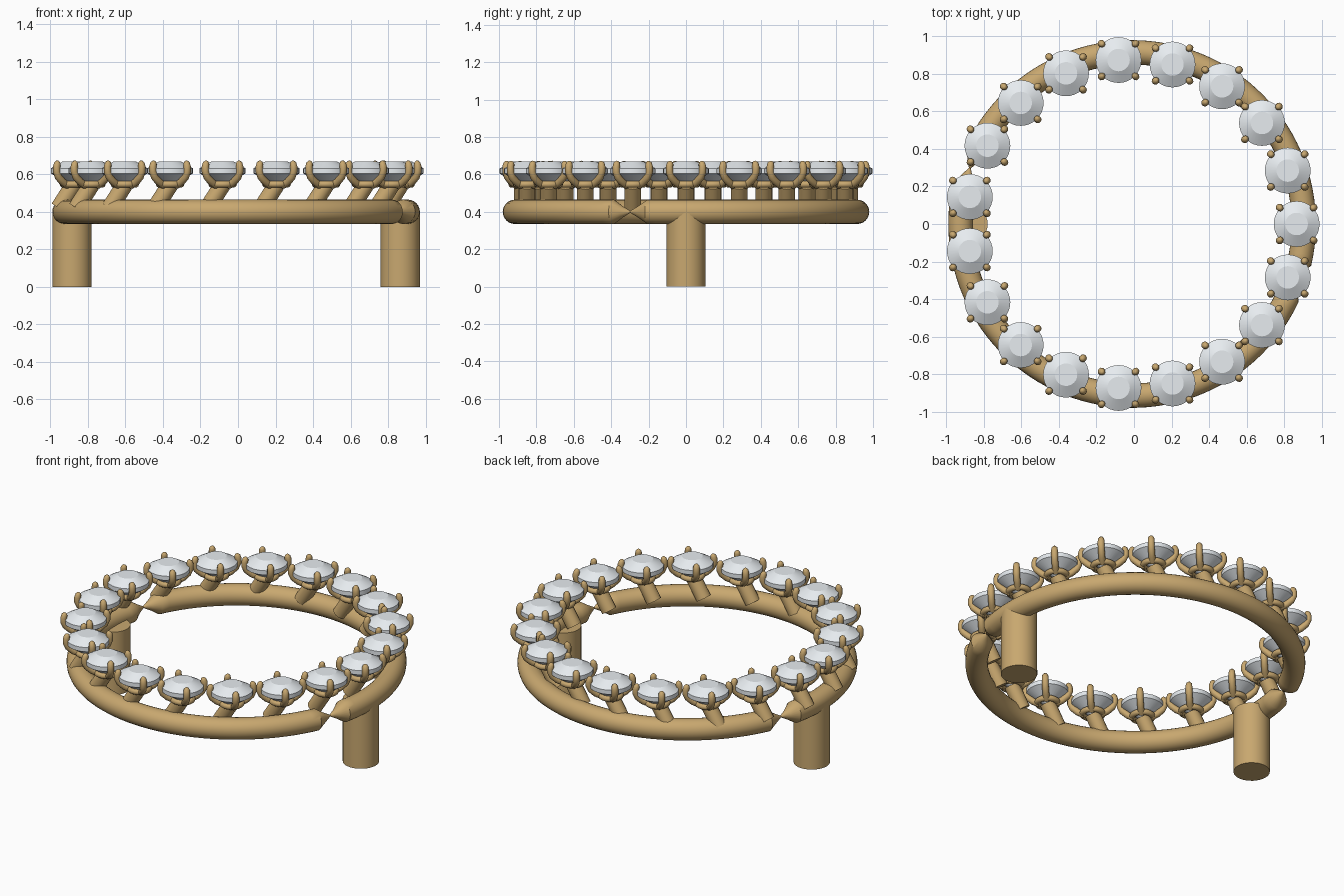
import bpy, bmesh, math
from mathutils import Vector

if "Cube" in bpy.data.objects:
    bpy.data.objects.remove(bpy.data.objects["Cube"])

CX = -0.01                       # ring centre in x
COUNT = 19                       # stones


def material(name, rgb):
    m = bpy.data.materials.new(name)
    m.diffuse_color = (*rgb, 1)
    m.use_nodes = True
    m.node_tree.nodes["Principled BSDF"].inputs["Base Color"].default_value = m.diffuse_color
    return m


GOLD = material("gold", (0.58, 0.39, 0.16))
GEM = material("clear_stone", (0.80, 0.84, 0.87))


def tube(bm, pts, radii, n, sides=12, closed=False):
    """Sweep a circle along a flat path whose plane has normal n."""
    pts = [Vector(p) for p in pts]
    n = Vector(n).normalized()
    k = len(pts)
    rings = []
    for i, (p, r) in enumerate(zip(pts, radii)):
        if closed:
            t = pts[(i + 1) % k] - pts[i - 1]
        else:
            t = pts[min(i + 1, k - 1)] - pts[max(i - 1, 0)]
        s = t.normalized().cross(n)
        rings.append([bm.verts.new(p + r * (math.cos(a) * s + math.sin(a) * n))
                      for a in (2 * math.pi * j / sides for j in range(sides))])
    for i in range(k if closed else k - 1):
        a, b = rings[i], rings[(i + 1) % k]
        for j in range(sides):
            m = (j + 1) % sides
            bm.faces.new((a[j], a[m], b[m], b[j]))
    if not closed:
        bm.faces.new(rings[0])
        bm.faces.new(rings[-1])


def make_mesh(bm, name, mat, angle=35):
    bmesh.ops.recalc_face_normals(bm, faces=bm.faces)
    for f in bm.faces:
        f.smooth = True
    for e in bm.edges:
        if len(e.link_faces) == 2 and e.calc_face_angle(0) > math.radians(angle):
            e.smooth = False
    me = bpy.data.meshes.new(name)
    bm.to_mesh(me)
    bm.free()
    me.materials.append(mat)
    return me


def place(me, name, loc):
    ob = bpy.data.objects.new(name, me)
    ob.location = loc
    bpy.context.collection.objects.link(ob)


# Base ring, pinched at two opposite seams
bm = bmesh.new()
pts, radii = [], []
for i in range(120):
    deg = -19 + 3 * i
    off = min(deg % 180 - 161, 999)
    off = abs((deg + 19 + 90) % 180 - 90)          # degrees from nearest seam
    a = math.radians(deg)
    pts.append((0.915 * math.cos(a), 0.915 * math.sin(a), 0))
    radii.append(0.065 * max(0.08, min(1, off / 6)))
tube(bm, pts, radii, (0, 0, 1), 24, closed=True)
place(make_mesh(bm, "base_ring", GOLD), "base_ring", (CX, 0, 0.40))

# Two round legs
bm = bmesh.new()
tube(bm, [(0, 0, 0), (0, 0, 0.40)], [0.105] * 2, (0, 1, 0), 32)
leg = make_mesh(bm, "leg", GOLD)
for side, name in ((-1, "left_leg"), (1, "right_leg")):
    place(leg, name, (CX + side * 0.875, 0, 0))

# Setting: slanted stem, cup ring and four claws
bm = bmesh.new()
tube(bm, [(-0.08, 0, 0.42), (0, 0, 0.545)], [0.045] * 2, (0, 1, 0), 16)
circle = [(0.058 * math.cos(a), 0.058 * math.sin(a), 0.547)
          for a in (math.pi * i / 12 for i in range(24))]
tube(bm, circle, [0.018] * 24, (0, 0, 1), 10, closed=True)
claw = [(0.045, 0.540), (0.085, 0.560), (0.115, 0.587), (0.127, 0.615),
        (0.127, 0.640), (0.122, 0.658), (0.117, 0.668), (0.115, 0.671)]
claw_r = [0.020, 0.020, 0.020, 0.020, 0.020, 0.018, 0.011, 0.003]
for q in range(4):
    a = math.radians(44 if q % 2 == 0 else -44) + (math.pi if q > 1 else 0)
    c, s = math.cos(a), math.sin(a)
    tube(bm, [(r * c, r * s, z) for r, z in claw], claw_r, (-s, c, 0), 10)
setting = make_mesh(bm, "setting", GOLD, 50)

# Round cut stone: table, crown, girdle, pavilion
bm = bmesh.new()
prof = [(0.060, 0.668), (0.122, 0.632), (0.122, 0.605), (0.015, 0.535)]
rows = [[bm.verts.new((r * math.cos(a), r * math.sin(a), z))
         for a in (math.pi * j / 16 for j in range(32))] for r, z in prof]
for a, b in zip(rows, rows[1:]):
    for j in range(32):
        bm.faces.new((a[j], a[(j + 1) % 32], b[(j + 1) % 32], b[j]))
bm.faces.new(rows[0])
bm.faces.new(rows[-1])
stone = make_mesh(bm, "stone", GEM, 20)

# Repeat around the ring without turning
for i in range(COUNT):
    a = 2 * math.pi * i / COUNT
    loc = (CX + 0.877 * math.cos(a), 0.877 * math.sin(a), 0)
    place(setting, f"setting_{i:02d}", loc)
    place(stone, f"stone_{i:02d}", loc)
